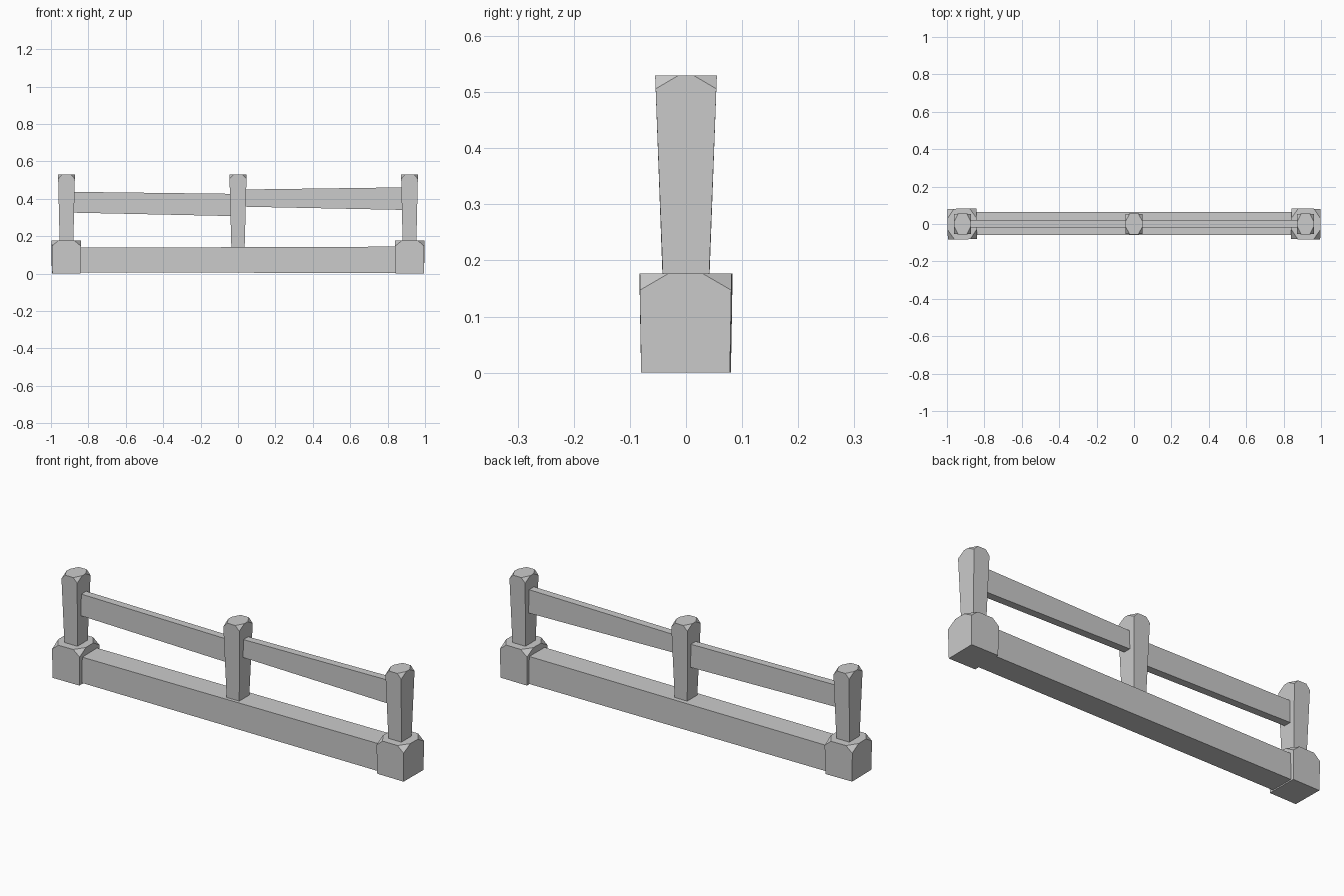
import bpy, bmesh
from mathutils import Matrix
from math import radians

if "Cube" in bpy.data.objects:
    bpy.data.objects.remove(bpy.data.objects["Cube"])


def hull_object(name, points, loc=(0, 0, 0), yaw=0):
    # Convex solid through the given points, with coplanar faces merged
    bm = bmesh.new()
    for p in points:
        bm.verts.new(p)
    bmesh.ops.convex_hull(bm, input=bm.verts[:])
    bmesh.ops.dissolve_limit(bm, angle_limit=radians(0.5),
                             verts=bm.verts[:], edges=bm.edges[:])
    bmesh.ops.recalc_face_normals(bm, faces=bm.faces[:])
    bm.transform(Matrix.Rotation(radians(yaw), 4, 'Z'))
    mesh = bpy.data.meshes.new(name)
    bm.to_mesh(mesh)
    bm.free()
    obj = bpy.data.objects.new(name, mesh)
    obj.location = loc
    bpy.context.collection.objects.link(obj)
    return obj


def cut_pillar(name, x, z0, z1, bottom, top, cut, yaw=0):
    # Tapered box whose four top corners are sliced off
    t = 1 - cut[2] / (z1 - z0)
    mid = [b + (a - b) * t for a, b in zip(top, bottom)]
    pts = []
    for sx in (-1, 1):
        for sy in (-1, 1):
            pts += [(sx * bottom[0], sy * bottom[1], z0),
                    (sx * mid[0], sy * mid[1], z1 - cut[2]),
                    (sx * (top[0] - cut[0]), sy * top[1], z1),
                    (sx * top[0], sy * (top[1] - cut[1]), z1)]
    hull_object(name, pts, (x, 0, 0), yaw)


def rail(name, x0, x1, y, left_z, right_z):
    # Beam whose height varies from the left end to the right end
    hull_object(name, [(x, yy, z) for x, zs in ((x0, left_z), (x1, right_z))
                       for z in zs for yy in y])


# Footing blocks and the posts standing on them
for side, s, yaw in (("left", -1, 0.8), ("right", 1, -0.6)):
    cut_pillar(side + "_footing", s * 0.919, 0, 0.177,
               (0.075, 0.079), (0.078, 0.082), (0.036, 0.052, 0.03), yaw)
    cut_pillar(side + "_post", s * 0.917, 0.14, 0.53,
               (0.036, 0.04), (0.045, 0.055), (0.022, 0.042, 0.024))

# Middle post on the sill
cut_pillar("middle_post", 0, 0.12, 0.53,
           (0.035, 0.04), (0.046, 0.055), (0.023, 0.042, 0.024))

# Sill beam along the ground
rail("sill_beam", -0.88, 0.88, (-0.058, 0.064), (0.006, 0.138), (0.003, 0.144))

# Upper rails, slightly crooked
rail("left_rail", -0.9, -0.01, (-0.018, 0.021), (0.326, 0.437), (0.307, 0.426))
rail("right_rail", 0.01, 0.9, (-0.018, 0.021), (0.358, 0.449), (0.34, 0.461))
